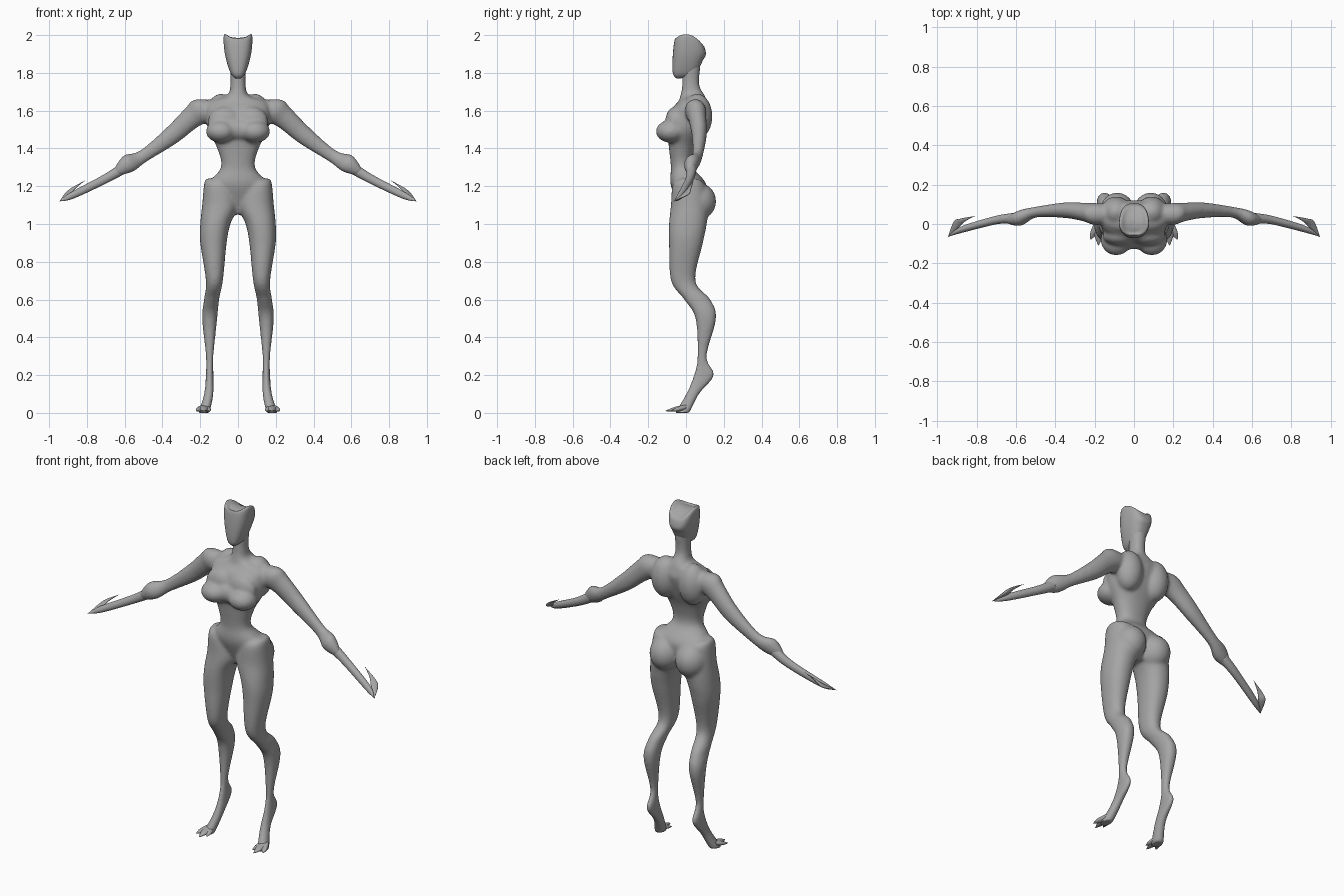
import bpy, bmesh
from math import sin, cos, pi, copysign
from mathutils import Vector, Matrix

cube = bpy.data.objects.get("Cube")
if cube:
    bpy.data.objects.remove(cube)

skin = bpy.data.materials.new("grey skin")
skin.use_nodes = True
skin.diffuse_color = (0.38, 0.38, 0.38, 1)
skin.node_tree.nodes["Principled BSDF"].inputs["Base Color"].default_value = skin.diffuse_color

ACROSS, DEPTH, UP = Vector((1, 0, 0)), Vector((0, 1, 0)), Vector((0, 0, 1))
ARM_UP = Vector((0.5, 0, 0.8)).normalized()
SIDES = {"left": 1, "right": -1}


def spline(rows, steps):
    """Catmull-Rom interpolation through rows of numbers."""
    smooth_rows = []
    for i in range(len(rows) - 1):
        before, start, end = rows[max(i - 1, 0)], rows[i], rows[i + 1]
        after = rows[min(i + 2, len(rows) - 1)]
        for k in range(steps):
            t = k / steps
            smooth_rows.append([
                b + t / 2 * (c - a + t * (2 * a - 5 * b + 4 * c - d + t * (3 * (b - c) + d - a)))
                for a, b, c, d in zip(before, start, end, after)])
    return smooth_rows + [rows[-1]]


def loft(bm, rows, u=ACROSS, v=DEPTH, side=1, squareness=1.0, segments=28, steps=6):
    """Skin elliptical rings given as x, y, z and two radii."""
    def bulge(w):
        return copysign(abs(w) ** squareness, w)

    rings = []
    for x, y, z, radius_u, radius_v in spline(rows, steps):
        ring = []
        for i in range(segments):
            angle = 2 * pi * i / segments
            point = (Vector((x, y, z)) + u * bulge(cos(angle)) * max(radius_u, 0.001)
                     + v * bulge(sin(angle)) * max(radius_v, 0.001))
            point.x *= side
            ring.append(bm.verts.new(point))
        rings.append(ring)
    for lower, upper in zip(rings, rings[1:]):
        for i in range(segments):
            bm.faces.new((lower[i - 1], lower[i], upper[i], upper[i - 1]))
    bm.faces.new(rings[0])
    bm.faces.new(rings[-1])


def slice_at(height, inner, outer, front, back):
    """Horizontal ring from its extents."""
    return ((inner + outer) / 2, (front + back) / 2, height,
            (outer - inner) / 2, (back - front) / 2)


def stack(bm, rows, **options):
    """Symmetric column from height, half width, front and back."""
    loft(bm, [slice_at(height, -half, half, front, back) for height, half, front, back in rows],
         **options)


def tube(bm, path, flatness, u=DEPTH, v=ARM_UP, side=1):
    """Tube along x, y, z, radius points, thinner along u."""
    loft(bm, [(x, y, z, r * flatness, r) for x, y, z, r in path], u, v, side)


def ball(bm, center, size, side):
    matrix = Matrix.Translation(center) @ Matrix.Diagonal((*size, 1))
    mirror = Matrix.Diagonal((side, 1, 1, 1))
    bmesh.ops.create_uvsphere(bm, u_segments=28, v_segments=18, radius=1, matrix=mirror @ matrix)


def finish(name, bm):
    bmesh.ops.recalc_face_normals(bm, faces=bm.faces)
    for face in bm.faces:
        face.smooth = True
    mesh = bpy.data.meshes.new(name)
    bm.to_mesh(mesh)
    bm.free()
    mesh.materials.append(skin)
    part = bpy.data.objects.new(name, mesh)
    bpy.context.collection.objects.link(part)
    return part


# Torso and neck: hips, waist, ribs, shoulders, throat, nape
body = bmesh.new()
stack(body, [(1.05, .04, -.02, .07), (1.2, .15, -.08, .11), (1.3, .09, -.08, .04),
             (1.4, .11, -.09, .05), (1.5, .16, -.1, .09), (1.6, .17, -.08, .12),
             (1.65, .15, -.04, .11), (1.68, .06, -.03, .1), (1.74, .04, -.02, .07),
             (1.86, .045, -.02, .08)],
      squareness=0.9)

# Legs from hip to sole, and arms from shoulder to elbow
leg = [(1.24, .08, .17, -.03, .06), (1.21, .03, .18, -.07, .1), (1.1, 0, .19, -.08, .12),
       (1, .04, .2, -.09, .11), (.9, .06, .2, -.09, .09), (.7, .08, .17, -.08, .05),
       (.6, .1, .18, -.01, .13), (.5, .11, .19, .05, .16), (.3, .13, .17, .06, .11),
       (.2, .13, .17, .04, .15), (.1, .13, .18, 0, .07), (0, .15, .21, -.06, .02)]
arm = [(.08, .05, 1.61, .05), (.19, .05, 1.6, .07), (.25, .06, 1.56, .06), (.35, .07, 1.47, .05),
       (.5, .06, 1.36, .035), (.58, .03, 1.32, .05), (.65, .02, 1.27, .02)]
for side in SIDES.values():
    loft(body, [slice_at(*row) for row in leg], side=side, squareness=0.9)
    tube(body, arm, 0.8, side=side)
    ball(body, (.09, -.08, 1.49), (.08, .08, .06), side)      # breast
    ball(body, (.03, -.07, 1.5), (.09, .06, .06), side)       # breastbone
    ball(body, (.07, -.06, 1.54), (.09, .05, .08), side)      # upper chest
    ball(body, (.09, .06, 1.57), (.08, .08, .12), side)       # shoulder blade
    ball(body, (.085, .06, 1.12), (.09, .1, .1), side)        # buttock

# Blend the body masses into one skin
figure = finish("body", body)
blend = figure.modifiers.new("blend", 'REMESH')
blend.mode = 'VOXEL'
blend.voxel_size = 0.008
blend.use_smooth_shade = True
soften = figure.modifiers.new("soften", 'SMOOTH')
soften.iterations = 14

# Head: faceless mask with a hollow crown between two side ridges
head = bmesh.new()
stack(head, [(1.77, .01, -.05, -.03), (1.8, .04, -.07, .05), (1.9, .07, -.07, .1),
             (2, .075, -.06, .1), (1.99, .04, -.04, .06), (1.985, 0, 0, 0)],
      squareness=0.75, segments=40)
for vert in head.verts:
    # Dome the crown towards face and nape, and narrow the nape
    crown = min(max((vert.co.z - 1.87) * 8, 0), 1)
    vert.co.z -= crown * 7 * vert.co.y ** 2
    vert.co.x *= 1 - 1.4 * max(vert.co.y, 0)
finish("head", head)

TIP = (.945, -.065, 1.12, 0)
BARB_SIDE = Vector((0.8, 0.6, -0.2)).normalized()
for word, side in SIDES.items():
    # Forearm spike and its backward barb
    spike = bmesh.new()
    tube(spike, [(.6, .03, 1.3, .03), (.7, .02, 1.24, .024), (.88, -.03, 1.15, .018), TIP], 0.9,
         side=side)
    finish(word + "_arm_spike", spike)
    barb = bmesh.new()
    tube(barb, [TIP, (.9, 0, 1.16, .02), (.87, .02, 1.19, .013), (.81, .04, 1.23, 0)], 0.5,
         u=ARM_UP, v=BARB_SIDE, side=side)
    finish(word + "_spike_barb", barb)

    # Splayed toes, tapering to points
    toes = bmesh.new()
    ankle = Vector((.18, 0, .03))
    for tip in ((.15, -.08, .01), (.18, -.11, .01), (.22, -.08, .01)):
        rows = []
        for t in (0, 0.3, 0.6, 0.9, 1):
            radius = 0.024 * (1 - t ** 3)
            rows.append((*ankle.lerp(Vector(tip), t), radius, radius * 0.6))
        loft(toes, rows, v=UP, side=side)
    finish(word + "_toes", toes)
